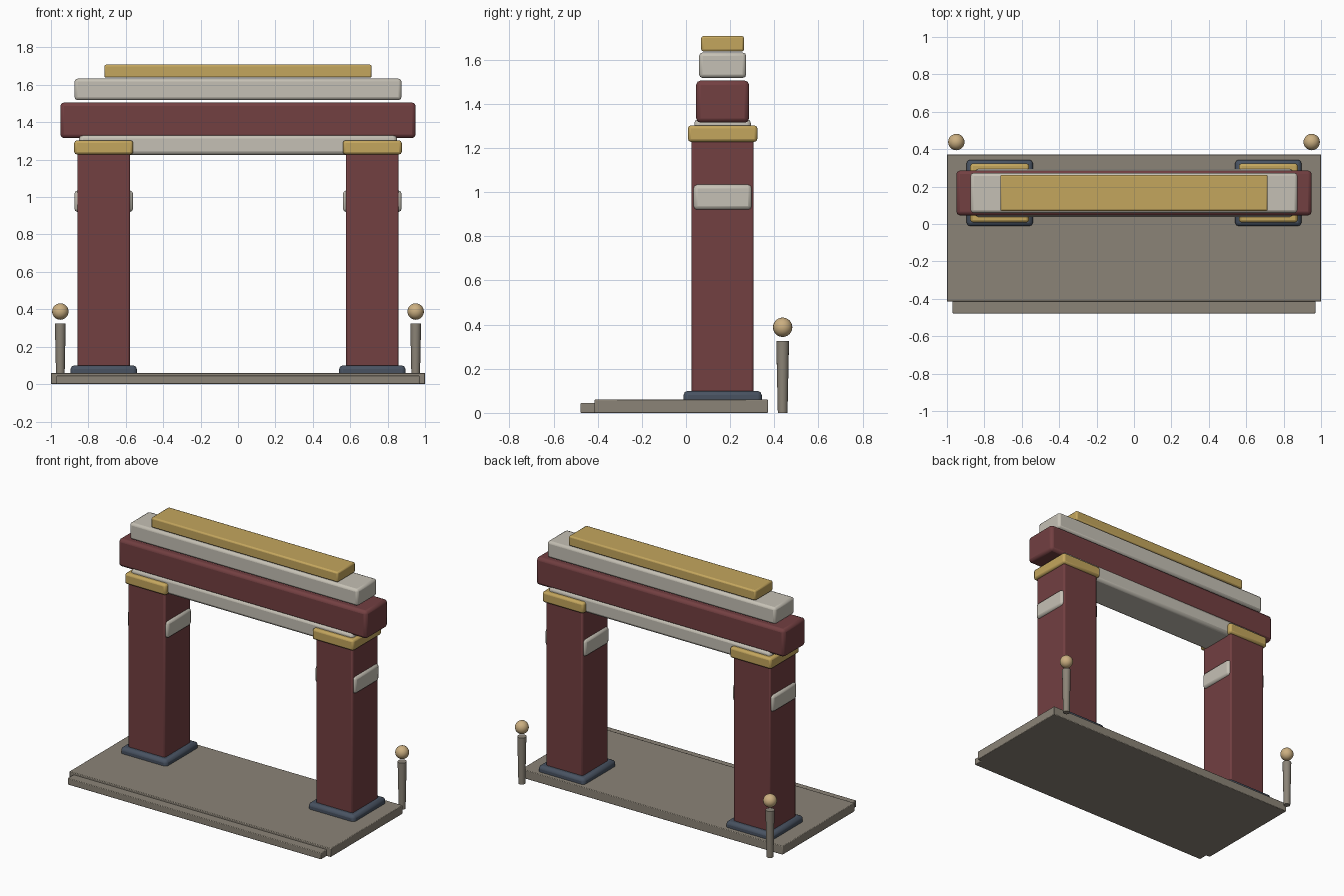
import bpy
from math import radians

if "Cube" in bpy.data.objects:
    bpy.data.objects.remove(bpy.data.objects["Cube"])


def material(name, r, g, b):
    m = bpy.data.materials.new(name)
    m.diffuse_color = (r, g, b, 1)
    m.use_nodes = True
    m.node_tree.nodes["Principled BSDF"].inputs["Base Color"].default_value = m.diffuse_color
    return m


RED = material("dark_red", 0.17, 0.05, 0.053)
GOLD = material("gold", 0.55, 0.38, 0.11)
PALE = material("pale_stone", 0.56, 0.53, 0.46)
STONE = material("stone", 0.26, 0.23, 0.185)
NAVY = material("slate_blue", 0.065, 0.085, 0.12)
TAN = material("tan", 0.60, 0.43, 0.22)


def finish(ob, name, mat):
    ob.name = name
    ob.data.materials.append(mat)
    bpy.ops.object.shade_smooth_by_angle(angle=radians(35))
    return ob


def block(name, x, y, z, mat, bevel=0.015):
    """Bevelled box from (min, max) ranges on each axis."""
    bpy.ops.mesh.primitive_cube_add(size=1, location=[(a + b) / 2 for a, b in (x, y, z)])
    ob = bpy.context.object
    ob.scale = [b - a for a, b in (x, y, z)]
    bpy.ops.object.transform_apply(location=False, rotation=False, scale=True)
    if bevel:
        mod = ob.modifiers.new("soft_edges", "BEVEL")
        mod.width = bevel
        mod.segments = 2
    return finish(ob, name, mat)


def around(c, width):
    return (c - width / 2, c + width / 2)


YC = 0.166  # depth line of the gateway

# Platform and front step
block("platform", (-1, 1), (-0.415, 0.372), (0, 0.06), STONE, 0.004)
block("front_step", (-0.97, 0.97), (-0.478, -0.40), (0, 0.045), STONE, 0.004)

for side, s in (("left", -1), ("right", 1)):
    # Pillar with plinth, side bands and capital
    px = 0.718 * s
    block(side + "_plinth", around(px, 0.355), around(YC, 0.355), (0.012, 0.10), NAVY, 0.02)
    block(side + "_pillar", around(px, 0.282), around(YC, 0.282), (0.02, 1.24), RED, 0.01)
    block(side + "_pillar_band", around(px, 0.314), around(YC, 0.265), (0.92, 1.035), PALE, 0.018)
    block(side + "_capital", around(px, 0.315), around(YC, 0.315), (1.228, 1.303), GOLD, 0.014)

    # Lamp post with a floating globe behind the platform corner
    bpy.ops.mesh.primitive_cone_add(vertices=16, radius1=0.022, radius2=0.029, depth=0.325,
                                    location=(0.95 * s, 0.438, 0.1625))
    finish(bpy.context.object, side + "_lamp_post", STONE)
    bpy.ops.mesh.primitive_uv_sphere_add(segments=20, ring_count=12, radius=0.044,
                                         location=(0.95 * s, 0.438, 0.388))
    finish(bpy.context.object, side + "_lamp_globe", TAN)

# Stacked lintel beams
block("lower_beam", (-0.85, 0.85), around(YC, 0.257), (1.225, 1.332), PALE, 0.02)
block("main_lintel", (-0.95, 0.95), around(YC, 0.24), (1.315, 1.506), RED, 0.02)
block("upper_beam", (-0.874, 0.874), around(YC, 0.214), (1.518, 1.633), PALE, 0.016)
block("top_cap", (-0.715, 0.715), around(YC, 0.194), (1.638, 1.708), GOLD, 0.01)
